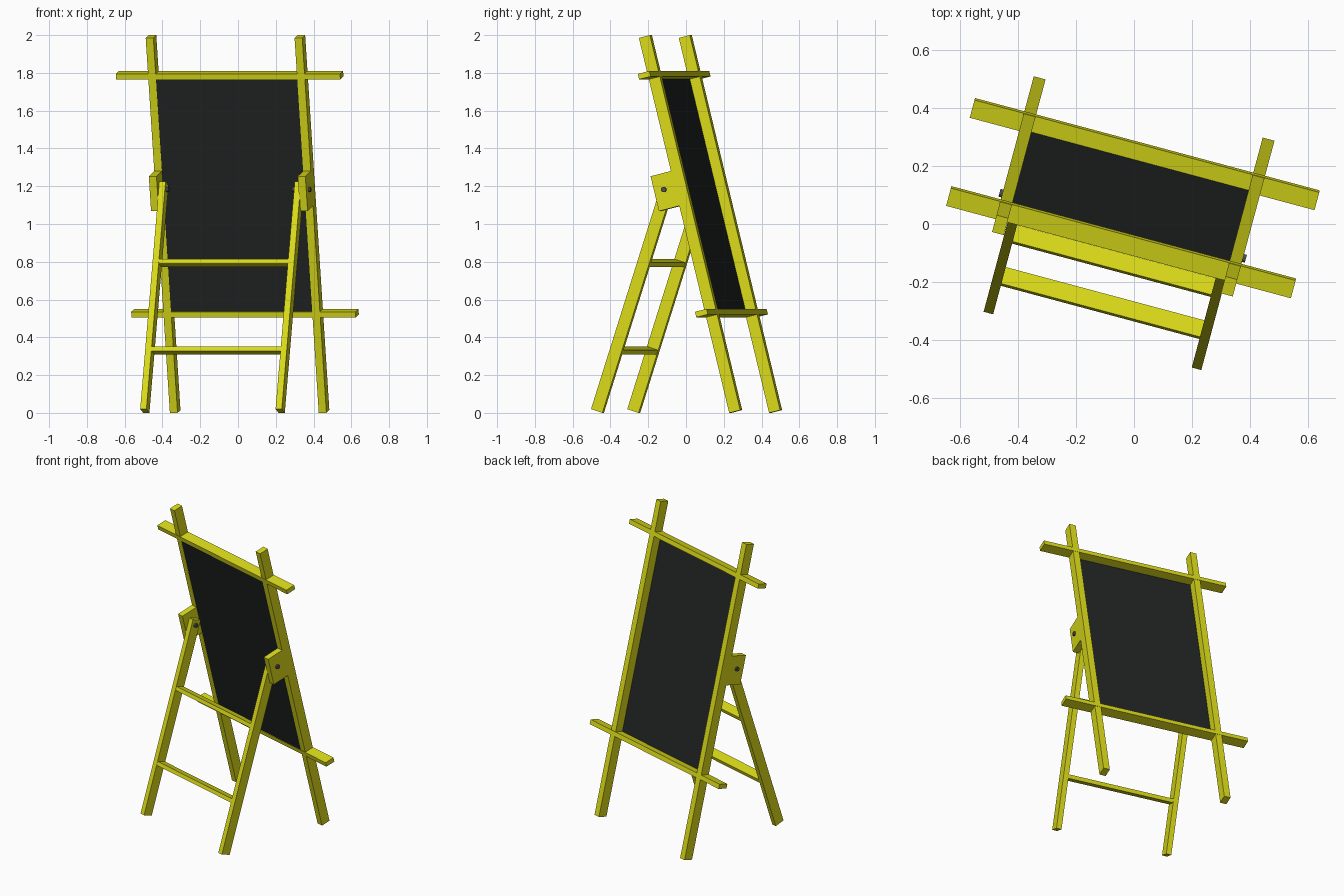
import bpy, bmesh
from math import radians
from mathutils import Matrix

if "Cube" in bpy.data.objects:
    bpy.data.objects.remove(bpy.data.objects["Cube"])


def material(name, r, g, b):
    m = bpy.data.materials.new(name)
    m.diffuse_color = (r, g, b, 1)
    m.use_nodes = True
    m.node_tree.nodes["Principled BSDF"].inputs["Base Color"].default_value = m.diffuse_color
    return m


yellow = material("yellow_paint", 0.70, 0.70, 0.01)
black = material("blackboard_paint", 0.015, 0.018, 0.017)
grey = material("dark_metal", 0.08, 0.08, 0.08)

# Two tilted frames (x across, y depth, z along the beam), both turned about z
yaw = Matrix.Rotation(radians(-15), 4, 'Z')
PANEL = yaw @ Matrix.Translation((-0.036, 0.372, 0.0073)) @ Matrix.Rotation(radians(14), 4, 'X')
STAND = yaw @ Matrix.Translation((-0.034, -0.395, 0.010)) @ Matrix.Rotation(radians(-18), 4, 'X')


def finish(name, bm, frame, mat):
    me = bpy.data.meshes.new(name)
    bm.to_mesh(me)
    bm.free()
    me.materials.append(mat)
    ob = bpy.data.objects.new(name, me)
    ob.matrix_world = frame
    bpy.context.collection.objects.link(ob)


def box(name, frame, xs, ys, zs, mat=yellow):
    bm = bmesh.new()
    size = [b - a for a, b in (xs, ys, zs)]
    mid = [(a + b) / 2 for a, b in (xs, ys, zs)]
    bmesh.ops.create_cube(bm, size=1, matrix=Matrix.Translation(mid) @ Matrix.Diagonal((*size, 1)))
    finish(name, bm, frame, mat)


def span(c, width):
    return (c - width / 2, c + width / 2)


for side, label in ((-1, "left"), (1, "right")):
    # Board post, hinge bracket and stand leg
    box(label + "_post", PANEL, span(side * 0.408, 0.042), span(0, 0.062), (0, 2.046))
    box(label + "_hinge_bracket", PANEL, span(side * 0.408, 0.042), (-0.146, -0.031), (1.13, 1.32))
    box(label + "_stand_leg", STAND, span(side * 0.371, 0.034), span(0, 0.065), (0, 1.267))
    # Hinge bolt through bracket and leg
    bm = bmesh.new()
    bmesh.ops.create_cone(bm, cap_ends=True, segments=16, radius1=0.014, radius2=0.014, depth=0.10,
                          matrix=Matrix.Translation((side * 0.389, -0.092, 1.234))
                          @ Matrix.Rotation(radians(90), 4, 'Y'))
    finish(label + "_hinge_bolt", bm, PANEL, grey)

# Long rails above and below the board
for label, s in (("lower", 0.537), ("upper", 1.835)):
    box(label + "_rail", PANEL, (-0.605, 0.624), span(0, 0.065), span(s, 0.03))

# Thin board set near the front of the posts
box("blackboard", PANEL, span(0, 0.78), (-0.030, -0.025), (0.545, 1.827), black)

# Stand crossbars
for label, s in (("lower", 0.337), ("upper", 0.823)):
    box(label + "_crossbar", STAND, span(0, 0.72), span(0, 0.062), span(s, 0.025))
